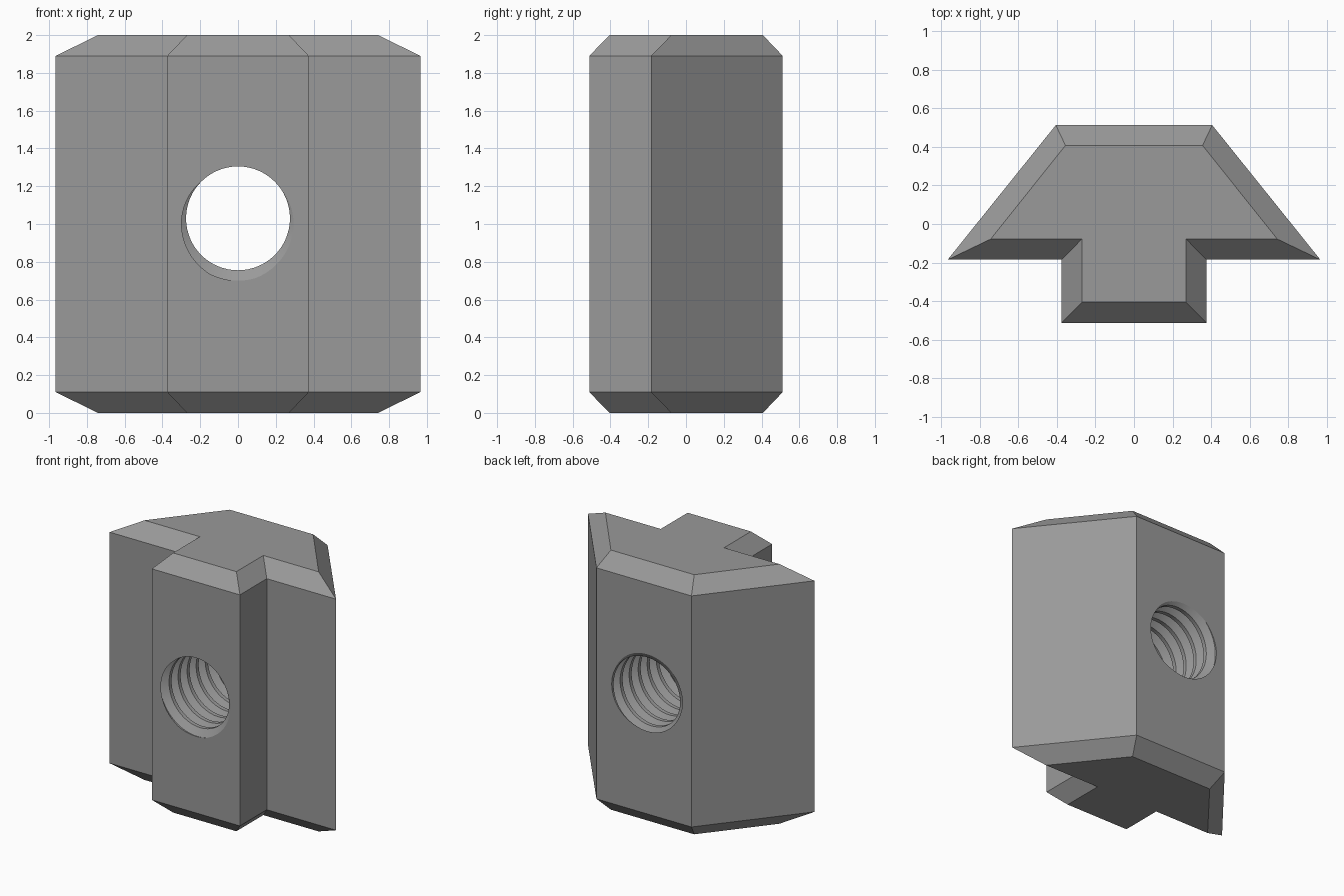
import bpy, bmesh, math

if "Cube" in bpy.data.objects:
    bpy.data.objects.remove(bpy.data.objects["Cube"])

HOLE_Z = 1.03             # height of the hole axis
R_MINOR, R_MAJOR = 0.275, 0.33
PITCH, SEGS = 0.11, 64

metal = bpy.data.materials.new("plain_grey")
metal.diffuse_color = (0.32, 0.32, 0.32, 1)
metal.use_nodes = True
metal.node_tree.nodes["Principled BSDF"].inputs["Base Color"].default_value = metal.diffuse_color


def new_object(name, bm):
    bmesh.ops.recalc_face_normals(bm, faces=bm.faces)
    mesh = bpy.data.meshes.new(name)
    bm.to_mesh(mesh)
    bm.free()
    mesh.materials.append(metal)
    obj = bpy.data.objects.new(name, mesh)
    bpy.context.collection.objects.link(obj)
    return obj


def mirrored(half):
    return half + [(-x, y) for x, y in reversed(half)]


# Nut body: slot profile lofted upwards, with chamfered ends
full = mirrored([(0.405, 0.512), (0.965, -0.185), (0.375, -0.185), (0.375, -0.512)])
inset = mirrored([(0.355, 0.407), (0.742, -0.078), (0.27, -0.078), (0.27, -0.405)])
bm = bmesh.new()
rings = [[bm.verts.new((x, y, z)) for x, y in outline]
         for outline, z in ((inset, 0), (full, 0.11), (full, 1.89), (inset, 2))]
n = len(full)
for low, high in zip(rings, rings[1:]):
    for i in range(n):
        j = (i + 1) % n
        bm.faces.new((low[i], low[j], high[j], high[i]))
bm.faces.new(rings[0])
bm.faces.new(rings[-1])
body = new_object("slot_nut_body", bm)

# Thread cutter: right-hand helical rows of root, flank and crest
profile = [(-0.06, R_MAJOR), (0.06, R_MAJOR), (0.36, R_MINOR), (0.64, R_MINOR)]
turns = 14
bm = bmesh.new()
columns = []
for s in range(SEGS + 1):
    a = 2 * math.pi * s / SEGS
    start = -0.512 + PITCH * (265 / 360 - s / SEGS - 2)
    if s < SEGS:
        col = [bm.verts.new((r * math.cos(a), start + PITCH * (t + f), HOLE_Z + r * math.sin(a)))
               for t in range(turns) for f, r in profile]
    else:                 # last column is the first one, one turn along
        col = columns[0]
    columns.append(col)
rows = len(columns[0])
step = len(profile)
for s in range(SEGS):
    a, b = columns[s], columns[s + 1]
    if s < SEGS - 1:
        for k in range(rows - 1):
            bm.faces.new((a[k], a[k + 1], b[k + 1], b[k]))
    else:                 # seam row k meets the first column one pitch lower
        for k in range(step, rows - 1):
            bm.faces.new((a[k], a[k + 1], b[k - step + 1], b[k - step]))
# Close both open ends with fans outside the body
for side in (-1, 1):
    loop = [e for e in bm.edges if len(e.link_faces) == 1
            and e.verts[0].co.y * side > 0 and e.is_boundary]
    hub = bm.verts.new((0, side * 0.9, HOLE_Z))
    for e in loop:
        bm.faces.new((e.verts[0], e.verts[1], hub))
cutter = new_object("thread_cutter", bm)
cutter.hide_render = True
cutter.hide_viewport = False

# Cut the threaded hole and bake it in
cut = body.modifiers.new("threaded_hole", "BOOLEAN")
cut.operation = "DIFFERENCE"
cut.solver = "EXACT"
cut.object = cutter
bpy.context.view_layer.objects.active = body
body.select_set(True)
bpy.ops.object.modifier_apply(modifier=cut.name)
bpy.data.objects.remove(cutter)
bpy.ops.object.shade_smooth_by_angle(angle=math.radians(30))
